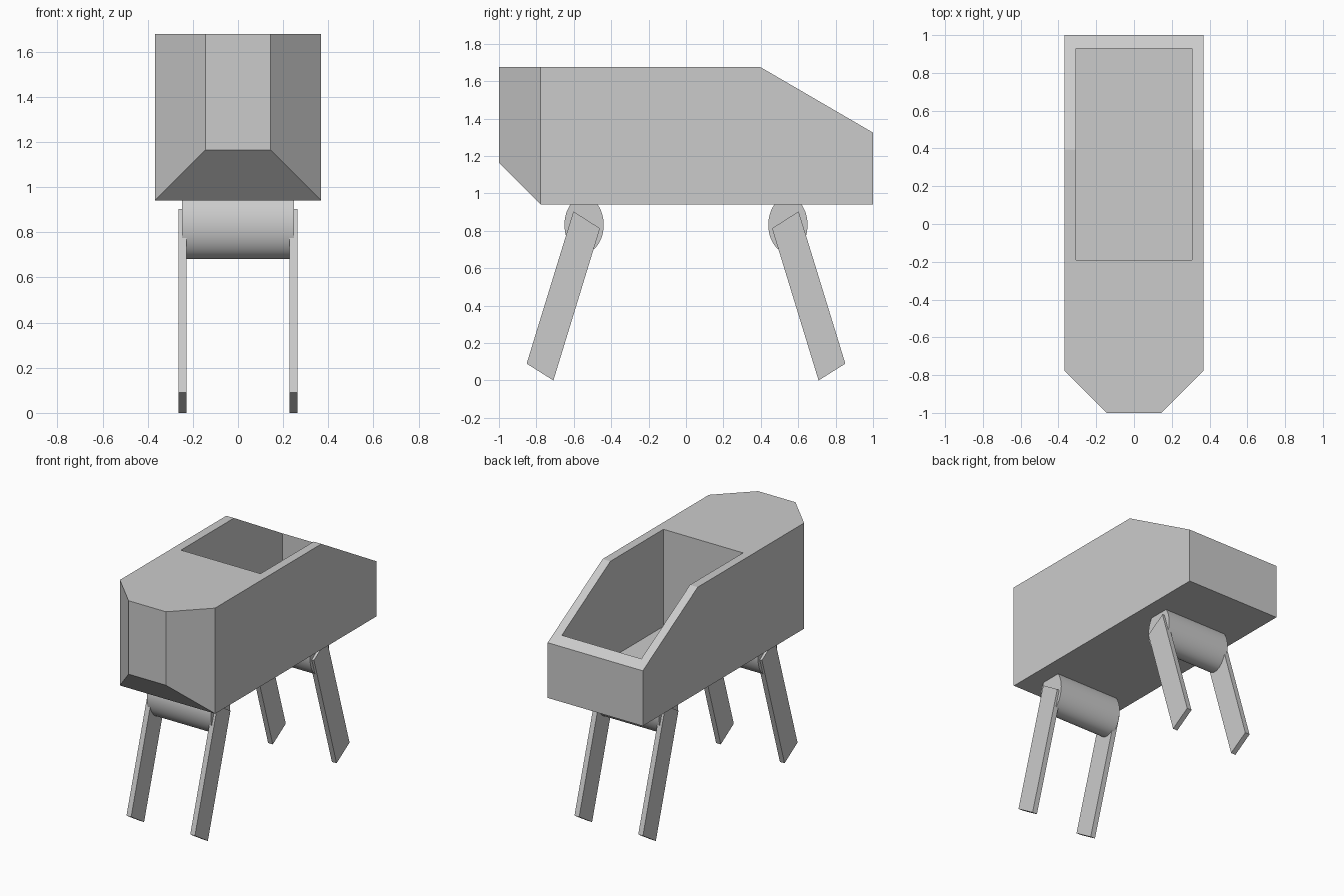
import bpy, bmesh, math
from mathutils import Vector

if "Cube" in bpy.data.objects:
    bpy.data.objects.remove(bpy.data.objects["Cube"])

grey = bpy.data.materials.new("plain grey")
grey.use_nodes = True
grey.diffuse_color = (0.6, 0.6, 0.6, 1)
grey.node_tree.nodes["Principled BSDF"].inputs["Base Color"].default_value = grey.diffuse_color


def finish(name, bm):
    bmesh.ops.recalc_face_normals(bm, faces=bm.faces)
    mesh = bpy.data.meshes.new(name)
    bm.to_mesh(mesh)
    bm.free()
    mesh.materials.append(grey)
    obj = bpy.data.objects.new(name, mesh)
    bpy.context.collection.objects.link(obj)
    return obj


def box(x, y0, y1, z0, z1):
    bm = bmesh.new()
    bmesh.ops.create_cube(bm, size=1)
    for v in bm.verts:
        v.co = (v.co.x * 2 * x, y1 if v.co.y > 0 else y0, z1 if v.co.z > 0 else z0)
    return bm


def slice_off(bm, point, normal):
    cut = bmesh.ops.bisect_plane(bm, geom=bm.verts[:] + bm.edges[:] + bm.faces[:],
                                 plane_co=point, plane_no=normal, clear_outer=True)
    rim = [e for e in cut["geom_cut"] if isinstance(e, bmesh.types.BMEdge)]
    bmesh.ops.contextual_create(bm, geom=rim)


# Body: a box with sloped rear top, chamfered nose corners and chin
bm = box(0.367, -1, 1, 0.94, 1.677)
slice_off(bm, (0, 0.395, 1.677), (0, 0.352, 0.605))
slice_off(bm, (0, -0.775, 0.94), (0, -1, -1))
for side in (-1, 1):
    slice_off(bm, (side * 0.367, -0.777, 0), (side, -1, 0))
body = finish("body", bm)

# Open bed hollowed out of the rear
cutter = finish("bed_cutter", box(0.307, -0.19, 0.93, 1.0, 2.0))
cutter.hide_render = True
mod = body.modifiers.new("bed", "BOOLEAN")
mod.operation = "DIFFERENCE"
mod.solver = "EXACT"
mod.object = cutter
bpy.context.view_layer.objects.active = body
bpy.ops.object.modifier_apply(modifier=mod.name)
bpy.data.objects.remove(cutter)

# Oval axles and splayed legs, mirrored front to rear and side to side
leg_outline = [(0.602, 0.904), (0.46, 0.813), (0.709, 0), (0.852, 0.09)]
for end, label in ((-1, "front"), (1, "rear")):
    bpy.ops.mesh.primitive_cylinder_add(vertices=48, radius=1, depth=0.494,
                                        location=(0, end * 0.545, 0.832),
                                        rotation=(0, math.pi / 2, 0))
    axle = bpy.context.object
    axle.name = label + "_axle"
    axle.scale = (0.15, 0.105, 1)
    axle.data.materials.append(grey)
    bpy.ops.object.transform_apply(location=False, rotation=True, scale=True)
    bpy.ops.object.shade_smooth_by_angle(angle=math.radians(40))

    for side, hand in ((-1, "right"), (1, "left")):
        bm = bmesh.new()
        face = bm.faces.new([bm.verts.new((side * 0.228, end * y, z)) for y, z in leg_outline])
        ext = bmesh.ops.extrude_face_region(bm, geom=[face])["geom"]
        new_verts = [v for v in ext if isinstance(v, bmesh.types.BMVert)]
        bmesh.ops.translate(bm, verts=new_verts, vec=Vector((side * 0.036, 0, 0)))
        finish(f"{label}_{hand}_leg", bm)
